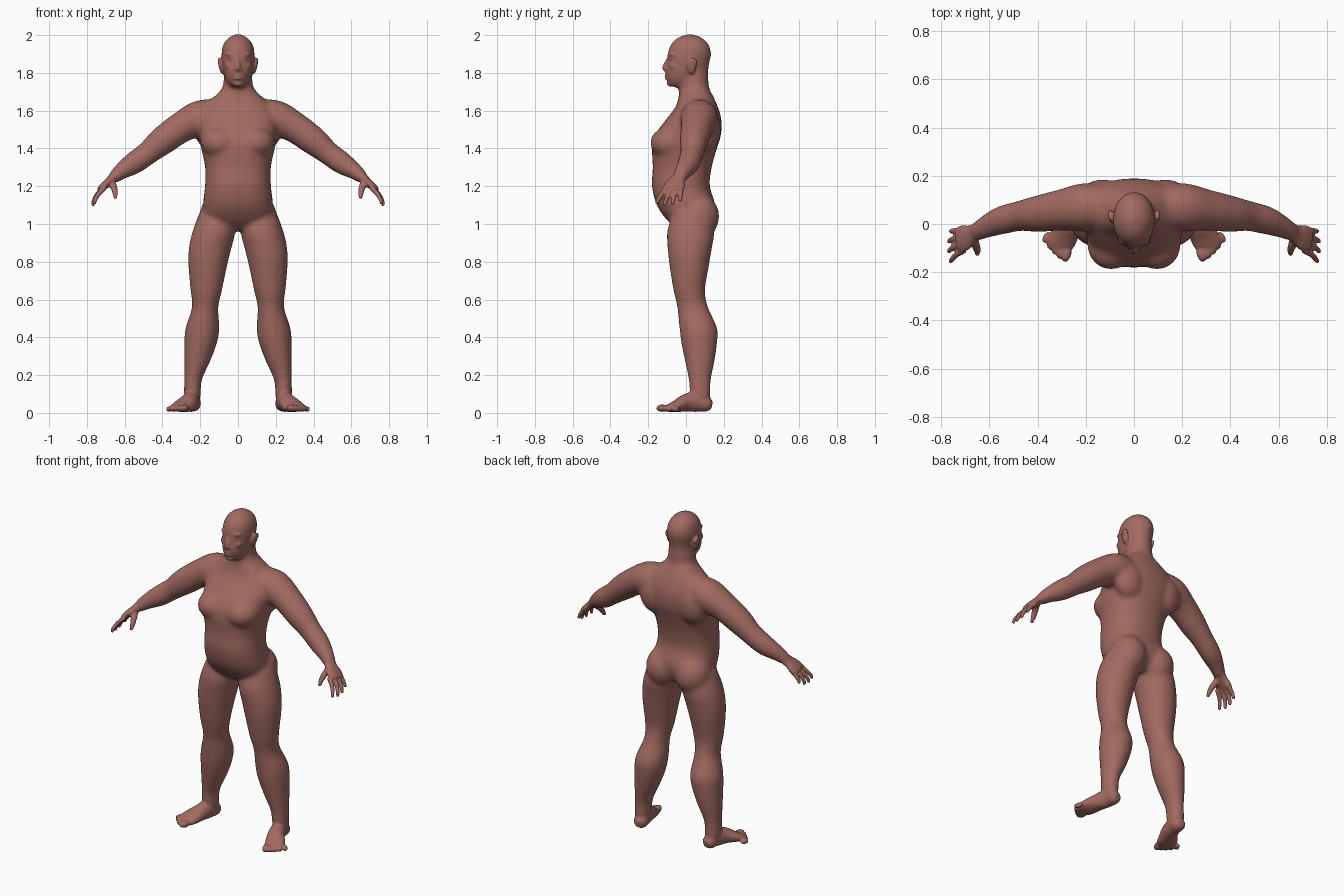
import bpy, bmesh, math
from mathutils import Vector, Matrix

if "Cube" in bpy.data.objects:
    bpy.data.objects.remove(bpy.data.objects["Cube"], do_unlink=True)

AXIS_X, AXIS_Y, AXIS_Z = Vector((1, 0, 0)), Vector((0, 1, 0)), Vector((0, 0, 1))


def material(name, color):
    mat = bpy.data.materials.new(name)
    mat.use_nodes = True
    mat.diffuse_color = color
    mat.node_tree.nodes["Principled BSDF"].inputs["Base Color"].default_value = color
    return mat


def spline(rings, steps=5):
    """Catmull-Rom interpolation through the ring values."""
    pts = [Vector(r) for r in rings]
    pts = [pts[0]] + pts + [pts[-1]]
    out = []
    for a, b, c, d in zip(pts, pts[1:], pts[2:], pts[3:]):
        for i in range(steps):
            t = i / steps
            out.append(b + (c - a) * (t / 2)
                       + (a * 2 - b * 5 + c * 4 - d) * (t * t / 2)
                       + (b * 3 - a - c * 3 + d) * (t ** 3 / 2))
    return out + [pts[-1]]


def tube(bm, rings, across=AXIS_X, flat=False, power=2.0, sides=32):
    """Loft rings of (x, y, z, radius across, other radius) along a smooth path."""
    rings = spline(rings)
    centers = [Vector(r[:3]) for r in rings]
    loops = []
    for i, ring in enumerate(rings):
        tangent = centers[min(i + 1, len(rings) - 1)] - centers[max(i - 1, 0)]
        tangent = AXIS_Z if flat else tangent.normalized()
        u = (across - tangent * across.dot(tangent)).normalized()
        v = tangent.cross(u)
        loop = []
        for k in range(sides):
            a = math.tau * k / sides
            c, s = math.cos(a), math.sin(a)
            c = math.copysign(abs(c) ** (2 / power), c)
            s = math.copysign(abs(s) ** (2 / power), s)
            loop.append(bm.verts.new(centers[i] + u * (ring[3] * c) + v * (ring[4] * s)))
        loops.append(loop)
    faces = [bm.faces.new(loops[0]), bm.faces.new(loops[-1])]
    for low, high in zip(loops, loops[1:]):
        for k in range(sides):
            n = (k + 1) % sides
            faces.append(bm.faces.new((low[k], low[n], high[n], high[k])))
    bmesh.ops.recalc_face_normals(bm, faces=faces)


def ball(bm, center, radii, tilt=0.0, axis="X"):
    mat = Matrix.Translation(center) @ Matrix.Rotation(tilt, 4, axis)
    bmesh.ops.create_uvsphere(bm, u_segments=24, v_segments=14, radius=1,
                              matrix=mat @ Matrix.Diagonal((*radii, 1)))


def fuse(bm, name, voxel, passes):
    """Mirror the parts, melt them into one skin and relax it."""
    mesh = bpy.data.meshes.new(name)
    bm.to_mesh(mesh)
    bm.free()
    obj = bpy.data.objects.new(name, mesh)
    bpy.context.collection.objects.link(obj)
    obj.modifiers.new("Mirror", "MIRROR").use_mirror_merge = False
    remesh = obj.modifiers.new("Remesh", "REMESH")
    remesh.mode, remesh.voxel_size, remesh.use_smooth_shade = "VOXEL", voxel, True
    relax = obj.modifiers.new("Relax", "SMOOTH")
    relax.factor, relax.iterations = 0.5, passes
    graph = bpy.context.evaluated_depsgraph_get()
    result = bpy.data.meshes.new_from_object(obj.evaluated_get(graph))
    obj.modifiers.clear()
    obj.data = result
    return obj


core = bmesh.new()

# torso
tube(core, [(0, .03, .97, .07, .07), (0, .02, 1.02, .17, .12), (0, .0, 1.1, .185, .155),
            (0, -.027, 1.2, .175, .153), (0, -.02, 1.3, .174, .156), (0, -.008, 1.4, .195, .172),
            (0, .01, 1.47, .205, .175), (0, .04, 1.55, .21, .148), (0, .057, 1.62, .185, .112),
            (0, .052, 1.68, .12, .09), (0, .045, 1.72, .08, .075)], flat=True, power=2.35)
# chest, shoulder blades and buttocks
ball(core, (.095, -.085, 1.43), (.1, .105, .085))
ball(core, (.13, .11, 1.5), (.1, .075, .12))
ball(core, (.1, .065, 1.04), (.105, .112, .12))
# neck
tube(core, [(0, .05, 1.6, .1, .09), (0, .043, 1.7, .084, .08), (0, .04, 1.8, .073, .078)], flat=True)
# head
tube(core, [(0, -.045, 1.727, .035, .04), (0, -.022, 1.76, .063, .08), (0, .0, 1.8, .076, .112),
            (0, .01, 1.85, .085, .113), (0, .018, 1.9, .088, .116), (0, .02, 1.95, .079, .101),
            (0, .02, 1.988, .048, .062), (0, .02, 2.005, .012, .015)], flat=True)
# arm
tube(core, [(.1, .07, 1.575, .08, .085), (.2, .07, 1.56, .1, .095), (.3, .058, 1.512, .086, .082),
            (.4, .042, 1.44, .076, .076), (.475, .033, 1.378, .063, .063),
            (.55, .015, 1.323, .059, .06), (.62, -.015, 1.277, .046, .044),
            (.665, -.04, 1.238, .037, .032)], across=AXIS_Y)
# leg
tube(core, [(.115, .03, 1.06, .09, .1), (.128, .025, .96, .113, .125), (.148, .02, .87, .113, .117),
            (.16, .017, .78, .103, .105), (.168, .017, .65, .084, .084), (.174, .035, .56, .07, .082),
            (.188, .065, .45, .09, .1), (.198, .07, .37, .087, .095), (.217, .073, .27, .069, .078),
            (.237, .073, .18, .048, .06), (.242, .075, .1, .045, .056), (.24, .08, .05, .04, .052)],
     flat=True)
core_obj = fuse(core, "body_core", .012, 9)
core_mesh = core_obj.data
bpy.data.objects.remove(core_obj)

body = bmesh.new()
body.from_mesh(core_mesh)
bpy.data.meshes.remove(core_mesh)

# foot
tube(body, [(.233, .137, .04, .02, .02), (.236, .115, .045, .039, .039), (.245, .06, .06, .043, .055),
            (.263, .0, .053, .049, .047), (.29, -.05, .036, .058, .032),
            (.308, -.085, .027, .056, .022), (.315, -.11, .022, .042, .014)])
# toes
for i in range(5):
    t = i / 4
    ball(body, (.28 + .085 * t, -.125 + .07 * t * (.5 + .5 * t), .025 - .005 * t),
         (.02 - .007 * t, .034 - .008 * t, .02 - .005 * t), .3 + .2 * t, "Z")
# palm
tube(body, [(.645, -.025, 1.26, .035, .031), (.672, -.043, 1.233, .04, .025),
            (.705, -.058, 1.205, .055, .021), (.733, -.068, 1.18, .05, .016)], across=AXIS_Y)
# fingers
for i, reach in enumerate((.95, 1.05, 1, .8)):
    y = -.108 + .028 * i
    x = .732 - .004 * (i - 1.5) ** 2
    drift = -.042 + .012 * i
    tube(body, [(x - .02, y, 1.195, .014, .014),
                (x + .016, y + drift * .5, 1.195 - .04 * reach, .0125, .0125),
                (x + .034, y + drift, 1.195 - .075 * reach, .011, .011),
                (x + .036, y + drift * 1.15, 1.195 - .096 * reach, .008, .008)],
         across=AXIS_Y, sides=12)
# thumb
tube(body, [(.672, -.055, 1.225, .022, .02), (.656, -.09, 1.19, .018, .017),
            (.65, -.112, 1.16, .014, .014), (.65, -.126, 1.135, .009, .009)], sides=14)
# ear
ball(body, (.092, .03, 1.838), (.011, .026, .045), .2, "Y")
ball(body, (.098, .038, 1.855), (.009, .023, .025), .2, "Y")
# nose
tube(body, [(0, -.085, 1.885, .01, .01), (0, -.101, 1.855, .01, .013),
            (0, -.112, 1.828, .014, .014), (0, -.108, 1.815, .012, .01)], sides=16)
ball(body, (.013, -.103, 1.82), (.01, .013, .009))
# brow, cheek, lips and chin
ball(body, (.036, -.073, 1.897), (.032, .018, .011), .25, "Z")
ball(body, (.045, -.063, 1.835), (.024, .025, .022))
for z in (1.769, 1.785):
    ball(body, (0, -.094, z), (.028, .019, .0075))
ball(body, (0, -.08, 1.745), (.028, .022, .018))
figure = fuse(body, "body", .0065, 3)
figure.data.materials.clear()
figure.data.materials.append(material("skin brown", (.36, .145, .12, 1)))

# eyes
eye_white = material("eye white", (.6, .5, .48, 1))
for side, name in ((1, "left_eye"), (-1, "right_eye")):
    bm = bmesh.new()
    ball(bm, (.037 * side, -.079, 1.872), (.014, .01, .006), .35 * side, "Z")
    for face in bm.faces:
        face.smooth = True
    mesh = bpy.data.meshes.new(name)
    bm.to_mesh(mesh)
    bm.free()
    mesh.materials.append(eye_white)
    bpy.context.collection.objects.link(bpy.data.objects.new(name, mesh))
